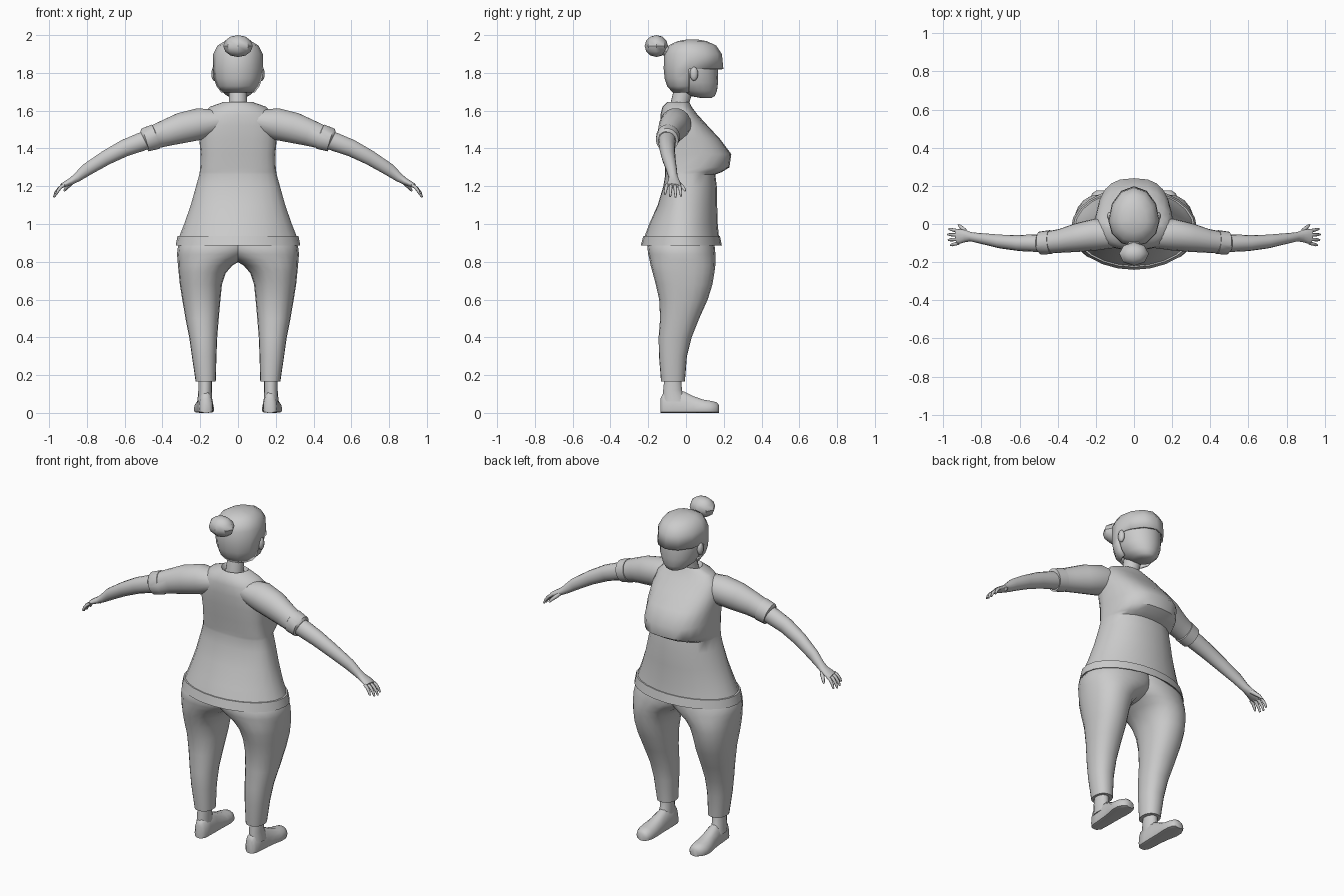
import bpy, bmesh, math
from mathutils import Vector

mat = bpy.data.materials.new("plain_grey")
mat.diffuse_color = (0.6, 0.6, 0.6, 1)


def power(v, p):
    return math.copysign(abs(v) ** p, v)


def ring(z, x0, x1, yb, yf, n=20, yc=None, p=1.0):
    """Horizontal oval from x0 to x1 with separate back and front depth."""
    yc = (yb + yf) / 2 if yc is None else yc
    pts = []
    for i in range(n):
        a = 2 * math.pi * i / n
        s = power(math.sin(a), p)
        y = yc + s * (yf - yc if s > 0 else yc - yb)
        pts.append(Vector(((x0 + x1) / 2 + (x1 - x0) / 2 * power(math.cos(a), p), y, z)))
    return pts


def tube_rings(path, n=14):
    """Rings across a path of (x, y, z, half depth, half thickness)."""
    out = []
    for i, (x, y, z, rd, rt) in enumerate(path):
        a, b = path[max(i - 1, 0)], path[min(i + 1, len(path) - 1)]
        d = (Vector(b[:3]) - Vector(a[:3])).normalized()
        u = Vector((0, 1, 0)) if abs(d.y) < 0.75 else Vector((1, 0, 0))
        u = (u - d * u.dot(d)).normalized()
        v = d.cross(u)
        out.append([Vector((x, y, z)) + u * rd * math.cos(t) + v * rt * math.sin(t)
                    for t in (2 * math.pi * k / n for k in range(n))])
    return out


def finish(name, bm, mirror=False, angle=45):
    bmesh.ops.recalc_face_normals(bm, faces=bm.faces[:])
    me = bpy.data.meshes.new(name)
    bm.to_mesh(me)
    bm.free()
    me.materials.append(mat)
    ob = bpy.data.objects.new(name, me)
    bpy.context.collection.objects.link(ob)
    for o in bpy.context.selected_objects:
        o.select_set(False)
    ob.select_set(True)
    bpy.context.view_layer.objects.active = ob
    bpy.ops.object.shade_smooth_by_angle(angle=math.radians(angle))
    if mirror:
        ob.modifiers.new("mirror", 'MIRROR').use_mirror_merge = False
    return ob


def loft(name, rings, mirror=False, angle=45, skip=None):
    bm = bmesh.new()
    rows = [[bm.verts.new(p) for p in r] for r in rings]
    n = len(rows[0])
    for a, b in zip(rows, rows[1:]):
        for i in range(n):
            bm.faces.new((a[i], a[(i + 1) % n], b[(i + 1) % n], b[i]))
    bm.faces.new(rows[0])
    bm.faces.new(rows[-1])
    if skip:
        gone = [f for f in bm.faces if skip(f.calc_center_median())]
        bmesh.ops.delete(bm, geom=gone, context='FACES')
    return finish(name, bm, mirror, angle)


def ball(name, loc, size, seg, rows, mirror=False, angle=45):
    bm = bmesh.new()
    bmesh.ops.create_uvsphere(bm, u_segments=seg, v_segments=rows, radius=1)
    for v in bm.verts:
        v.co = Vector(loc) + Vector([c * s for c, s in zip(v.co, size)])
    return finish(name, bm, mirror, angle)


# Shirt: hem band, flared skirt, waist, bust, shoulders and neckline
shirt = [(.93, .27, -.18, .13, 1), (.885, .325, -.235, .185, 1), (.885, .33, -.24, .19, 1),
         (.936, .32, -.226, .18, 1), (.936, .31, -.219, .174, 1), (1.0, .285, -.195, .168, 1),
         (1.1, .25, -.15, .165, .95), (1.2, .222, -.12, .163, .9), (1.262, .205, -.11, .155, .85),
         (1.275, .203, -.11, .19, .8), (1.3, .2, -.112, .23, .75), (1.37, .198, -.12, .24, .75),
         (1.45, .205, -.13, .18, .75), (1.52, .207, -.135, .115, .8), (1.58, .19, -.135, .06, .85),
         (1.62, .15, -.125, .03, 1), (1.645, .08, -.1, .018, 1), (1.62, .062, -.085, .005, 1)]
loft("shirt", [ring(z, -w, w, b, f, 24, -.02, p) for z, w, b, f, p in shirt])

# Sleeves with a turned cuff
loft("sleeve", tube_rings([(.1, -.055, 1.545, .07, .06), (.2, -.055, 1.53, .083, .085),
                           (.3, -.072, 1.508, .075, .082), (.38, -.088, 1.482, .063, .071),
                           (.435, -.095, 1.463, .059, .064), (.437, -.095, 1.462, .063, .068),
                           (.492, -.1, 1.445, .06, .064), (.494, -.1, 1.444, .05, .052)], 18), True)

# Bare arms running into the palms
loft("arm", tube_rings([(.44, -.1, 1.46, .046, .05), (.52, -.1, 1.432, .046, .05),
                        (.6, -.1, 1.402, .042, .046), (.7, -.092, 1.35, .036, .04),
                        (.8, -.076, 1.288, .028, .034), (.85, -.068, 1.248, .024, .025),
                        (.88, -.064, 1.228, .03, .019), (.91, -.064, 1.213, .038, .016),
                        (.933, -.068, 1.203, .036, .011)]), True, 60)

# Fingers and thumbs
for i, (y, s) in enumerate([(-.101, .75), (-.08, .95), (-.058, 1), (-.036, .9)]):
    yo = (y + .068) * .3
    loft("finger_%d" % (i + 1), tube_rings(
        [(.92, y, 1.207, .009, .009), (.92 + .027 * s, y + yo * .4, 1.207 - .018 * s, .009, .009),
         (.92 + .045 * s, y + yo * .8, 1.207 - .042 * s, .008, .008),
         (.92 + .055 * s, y + yo, 1.207 - .066 * s, .005, .005)], 8), True, 60)
loft("thumb", tube_rings([(.875, -.05, 1.225, .012, .012), (.892, -.03, 1.207, .012, .011),
                          (.91, -.013, 1.19, .009, .009), (.92, -.004, 1.175, .005, .005)], 8), True, 60)

# Trousers: each leg overlaps the other at the hips
legs = [(.96, -.1, .27, -.17, .13), (.88, -.1, .318, -.205, .152), (.84, -.07, .323, -.2, .156),
        (.81, -.02, .32, -.193, .156), (.78, .03, .318, -.187, .155), (.74, .065, .314, -.176, .15),
        (.68, .085, .308, -.16, .14), (.6, .093, .295, -.142, .115), (.5, .102, .278, -.137, .07),
        (.4, .11, .258, -.145, .03), (.3, .114, .244, -.143, .005), (.165, .118, .224, -.132, -.006),
        (.165, .13, .212, -.12, -.018)]
loft("trouser_leg", [ring(z, a, b, c, d, 20, None, .9) for z, a, b, c, d in legs], True)

# Ankles and feet
loft("ankle", [ring(.19, .138, .21, -.115, -.025, 14), ring(.12, .138, .21, -.122, -.02, 14),
               ring(.06, .138, .215, -.128, .01, 14)], True)


def foot_section(y, xc, w, h, n=14):
    pts = []
    for i in range(n):
        a = 2 * math.pi * i / n
        s = math.sin(a)
        z = .018 + (h - .018) * s if s > 0 else .018 + .018 * power(s, .35)
        pts.append(Vector((xc + w * power(math.cos(a), .8), y, z)))
    return pts


foot = [(-.134, .17, .022, .08), (-.12, .17, .036, .11), (-.07, .171, .04, .125),
        (-.01, .173, .043, .115), (.04, .176, .047, .09), (.09, .18, .054, .072),
        (.13, .18, .053, .065), (.16, .177, .042, .058), (.175, .174, .024, .042)]
loft("foot", [foot_section(*f) for f in foot], True, 50)

# Neck and head
loft("neck", [ring(1.6, -.055, .055, -.085, .015, 16), ring(1.65, -.048, .048, -.08, .02, 16),
              ring(1.73, -.048, .048, -.06, .045, 16)])
head = [(1.667, .03, .08, .135), (1.678, .058, .02, .153), (1.705, .088, -.035, .164),
        (1.75, .11, -.075, .17), (1.82, .122, -.095, .168), (1.9, .115, -.095, .155),
        (1.945, .07, -.04, .11)]
loft("head", [ring(z, -w, w, b, f) for z, w, b, f in head], False, 60)
ball("ear", (.126, .042, 1.795), (.016, .022, .037), 10, 8, True, 80)

# Hair cap with a fringe, open over the face
hair = [(1.695, .088, -.07, .12), (1.73, .114, -.1, .15), (1.77, .128, -.113, .17),
        (1.82, .134, -.118, .198), (1.9, .131, -.117, .19), (1.945, .108, -.092, .16),
        (1.968, .07, -.045, .11), (1.977, .025, .005, .06)]
cap = loft("hair", [ring(z, -w, w, b, f, 12, .015) for z, w, b, f in hair], False, 35,
           lambda c: c.z < 1.815 and (c.y > .015 or c.z < 1.7))
thick = cap.modifiers.new("thickness", 'SOLIDIFY')
thick.thickness = .012

# Bun and its tie
ball("bun", (0, -.157, 1.942), (.078, .062, .058), 8, 6, False, 35)
loft("bun_tie", tube_rings([(0, -.14, 1.93, .04, .035), (0, -.11, 1.917, .028, .026),
                            (0, -.08, 1.905, .04, .036)], 8))
